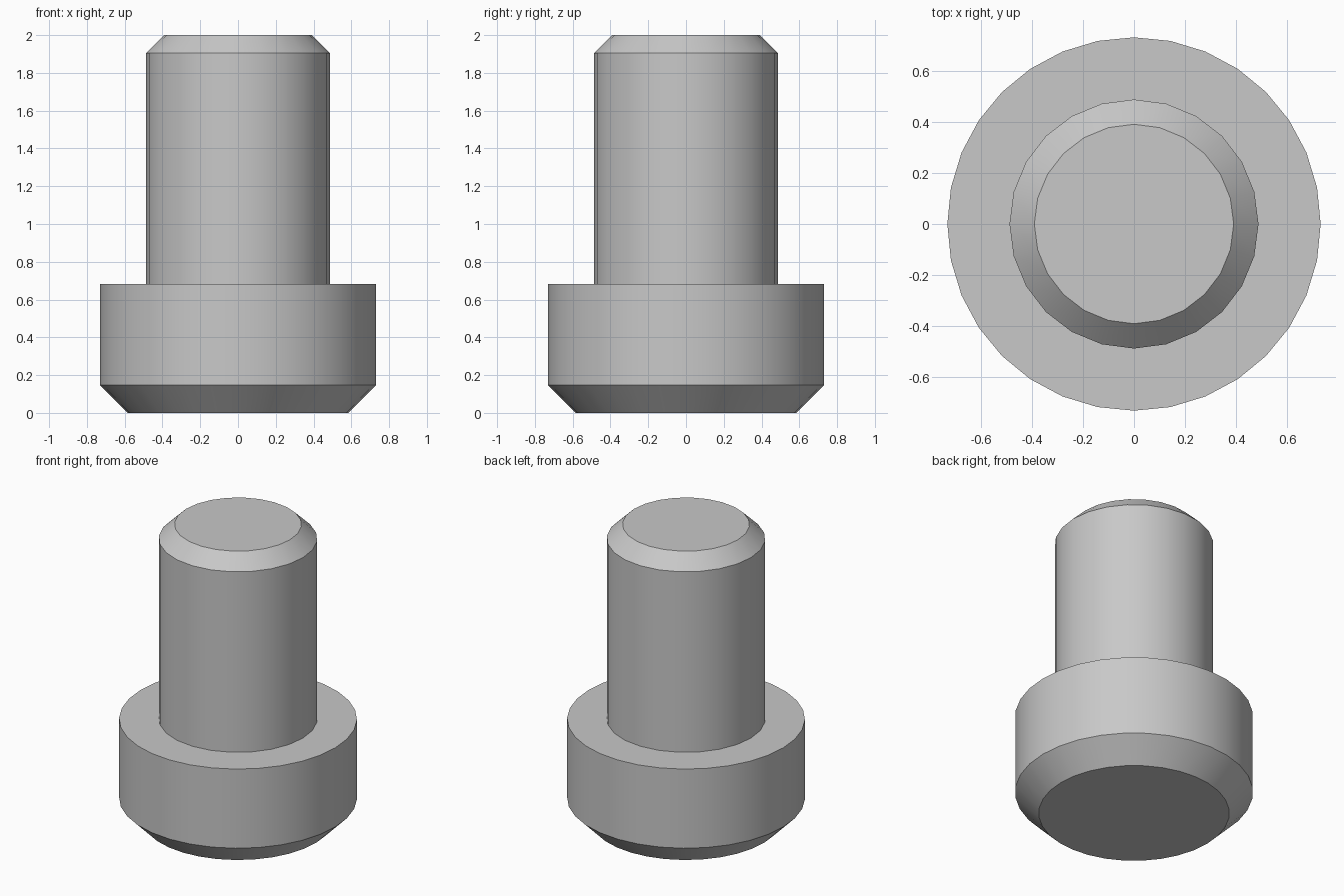
import bpy
import bmesh
from math import cos, sin, tau, radians

cube = bpy.data.objects.get("Cube")
if cube:
    bpy.data.objects.remove(cube, do_unlink=True)

# Plain grey finish
grey = bpy.data.materials.new("plain_grey")
grey.use_nodes = True
colour = (0.58, 0.58, 0.58, 1.0)
grey.diffuse_color = colour
grey.node_tree.nodes["Principled BSDF"].inputs["Base Color"].default_value = colour


def turned_part(name, profile, sides):
    """Closed solid of revolution from (radius, height) points, bottom to top."""
    bm = bmesh.new()
    rings = []
    for r, z in profile:
        rings.append([bm.verts.new((r * cos(tau * i / sides), r * sin(tau * i / sides), z))
                      for i in range(sides)])
    for low, high in zip(rings, rings[1:]):
        for i in range(sides):
            j = (i + 1) % sides
            bm.faces.new((low[i], low[j], high[j], high[i]))
    bm.faces.new(rings[0][::-1])
    bm.faces.new(rings[-1])
    mesh = bpy.data.meshes.new(name)
    bm.to_mesh(mesh)
    bm.free()
    mesh.materials.append(grey)
    obj = bpy.data.objects.new(name, mesh)
    bpy.context.collection.objects.link(obj)
    bpy.ops.object.select_all(action="DESELECT")
    obj.select_set(True)
    bpy.context.view_layer.objects.active = obj
    bpy.ops.object.shade_smooth_by_angle(angle=radians(30))
    return obj


# Wide head with a chamfered lower rim
turned_part("head", [(0.585, 0), (0.73, 0.147), (0.73, 0.683)], 32)

# Narrower shank with a chamfered tip, seated in the head
turned_part("shank", [(0.487, 0.66), (0.487, 1.905), (0.39, 2)], 24)
